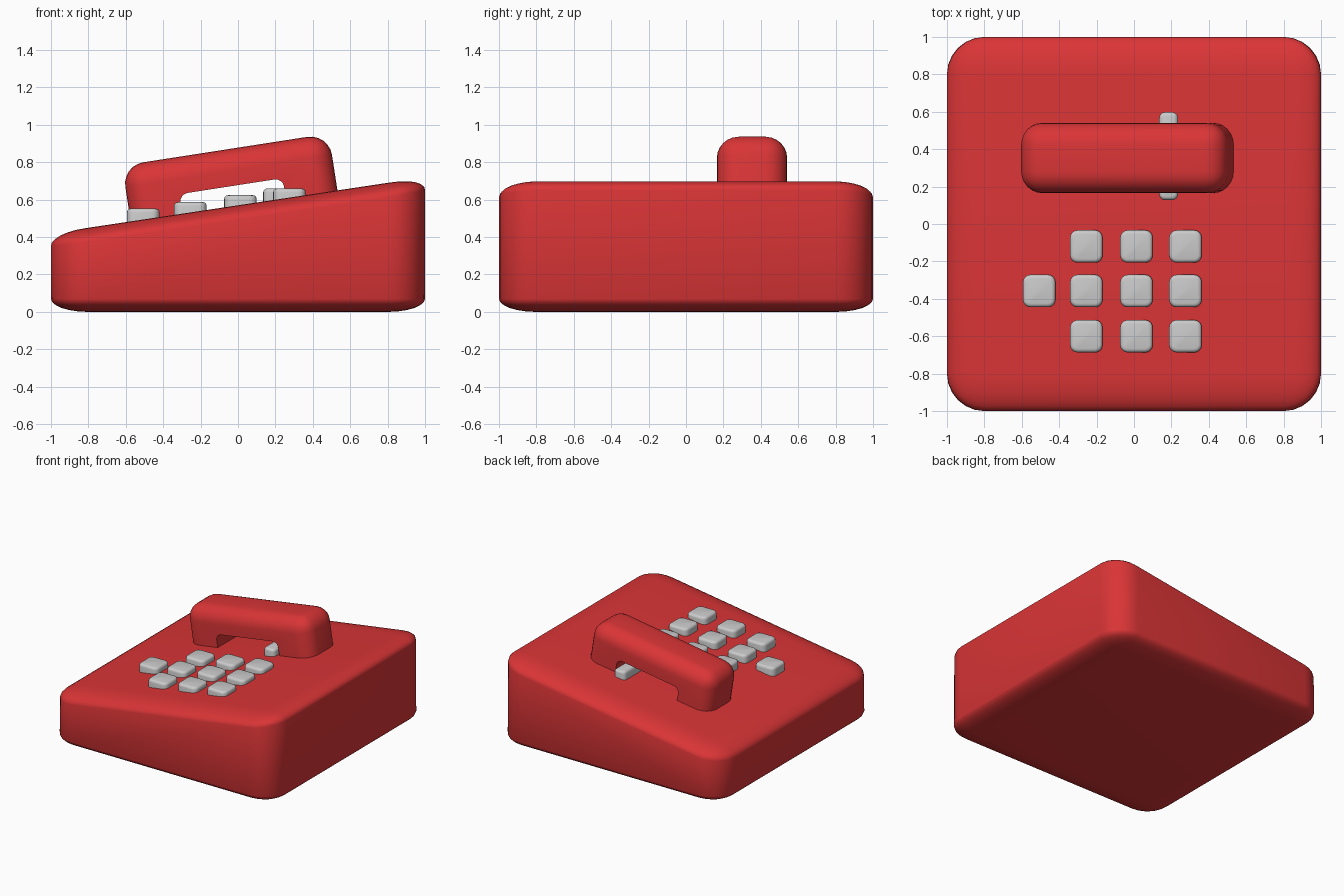
import bpy, bmesh, math
from mathutils import Matrix, Vector

if "Cube" in bpy.data.objects:
    bpy.data.objects.remove(bpy.data.objects["Cube"])

red = bpy.data.materials.new("red_plastic")
red.diffuse_color = (0.70, 0.035, 0.037, 1)
red.use_nodes = True
red.node_tree.nodes["Principled BSDF"].inputs["Base Color"].default_value = red.diffuse_color

SLOPE, MID = 0.15, 0.57          # sloping top of the body: z = MID + SLOPE * x


def prism(profile, y0, y1):
    """Extrude an (x, z) outline from y0 to y1."""
    bm = bmesh.new()
    face = bm.faces.new([bm.verts.new((x, y0, z)) for x, z in profile])
    new = bmesh.ops.extrude_face_region(bm, geom=[face])["geom"]
    bmesh.ops.translate(bm, vec=(0, y1 - y0, 0),
                        verts=[v for v in new if isinstance(v, bmesh.types.BMVert)])
    bmesh.ops.recalc_face_normals(bm, faces=bm.faces)
    return bm


def round_edges(bm, edges, width, segments):
    bmesh.ops.bevel(bm, geom=edges, offset=width, offset_type='OFFSET',
                    segments=segments, profile=0.5, affect='EDGES', clamp_overlap=True)


def finish(bm, name, material=None):
    mesh = bpy.data.meshes.new(name)
    bm.to_mesh(mesh)
    bm.free()
    obj = bpy.data.objects.new(name, mesh)
    bpy.context.collection.objects.link(obj)
    if material:
        mesh.materials.append(material)
    bpy.ops.object.select_all(action='DESELECT')
    obj.select_set(True)
    bpy.context.view_layer.objects.active = obj
    bpy.ops.object.shade_smooth_by_angle(angle=math.radians(40))
    return obj


# Body: wedge rounded at full height, then flattened so the rounding is elliptical
flat = 0.35
left, right = (MID - SLOPE) / flat, (MID + SLOPE) / flat
bm = prism([(-1, 0), (1, 0), (1, right), (-1, left)], -1, 1)
round_edges(bm, bm.edges[:], 0.2, 6)
bmesh.ops.scale(bm, vec=(1, 1, flat), verts=bm.verts)
finish(bm, "phone_body", red)

# Handset: arch profile, lying along the slope
a, b, top, under, low = 0.559, 0.28, 0.305, 0.107, -0.03
bm = prism([(-a, low), (-b, low), (-b, under), (b, under),
            (b, low), (a, low), (a, top), (-a, top)], -0.188, 0.188)


def is_outer(e):
    mid = (e.verts[0].co + e.verts[1].co) / 2
    on_end = abs(abs(mid.x) - a) < 1e-4
    return abs(mid.z - top) < 1e-4 or (on_end and mid.z > low + 1e-4)


def is_inner_corner(e):
    return all(abs(v.co.z - under) < 1e-4 and abs(abs(v.co.x) - b) < 1e-4
               for v in e.verts) and abs(e.verts[0].co.x - e.verts[1].co.x) < 1e-4


round_edges(bm, [e for e in bm.edges if is_inner_corner(e)], 0.045, 4)
round_edges(bm, [e for e in bm.edges if is_outer(e)], 0.115, 6)
tilt = math.atan(0.155)
u = Vector((math.cos(tilt), 0, math.sin(tilt)))
n = Vector((-math.sin(tilt), 0, math.cos(tilt)))
place = Matrix.Translation(u * 0.066 + n * 0.563 + Vector((0, 0.353, 0)))
bm.transform(place @ Matrix.Rotation(-tilt, 4, 'Y'))
finish(bm, "handset", red)


def rounded_block(name, x, y, ztop, sx, sy, height, corner, lip):
    """Level block with rounded corners and a softened top rim."""
    hx = sx / 2
    bm = prism([(-hx, -height), (hx, -height), (hx, 0), (-hx, 0)], -sy / 2, sy / 2)
    round_edges(bm, [e for e in bm.edges
                     if abs(e.verts[0].co.z - e.verts[1].co.z) > 1e-4], corner, 4)
    round_edges(bm, [e for e in bm.edges
                     if all(abs(v.co.z) < 1e-5 for v in e.verts)], lip, 3)
    bmesh.ops.translate(bm, vec=(x, y, ztop), verts=bm.verts)
    finish(bm, name)


# Keypad: three by three grid with one extra key on the low side
keys = [(x, y) for y in (-0.12, -0.358, -0.6) for x in (-0.255, 0.013, 0.275)]
keys.append((-0.507, -0.358))
for i, (x, y) in enumerate(keys):
    rounded_block(f"key_{i + 1}", x, y, 0.622 + 0.137 * x, 0.174, 0.174, 0.1, 0.04, 0.02)

# Hook switch under the handset
rounded_block("hook_switch", 0.185, 0.363, 0.66, 0.1, 0.47, 0.1, 0.03, 0.02)
